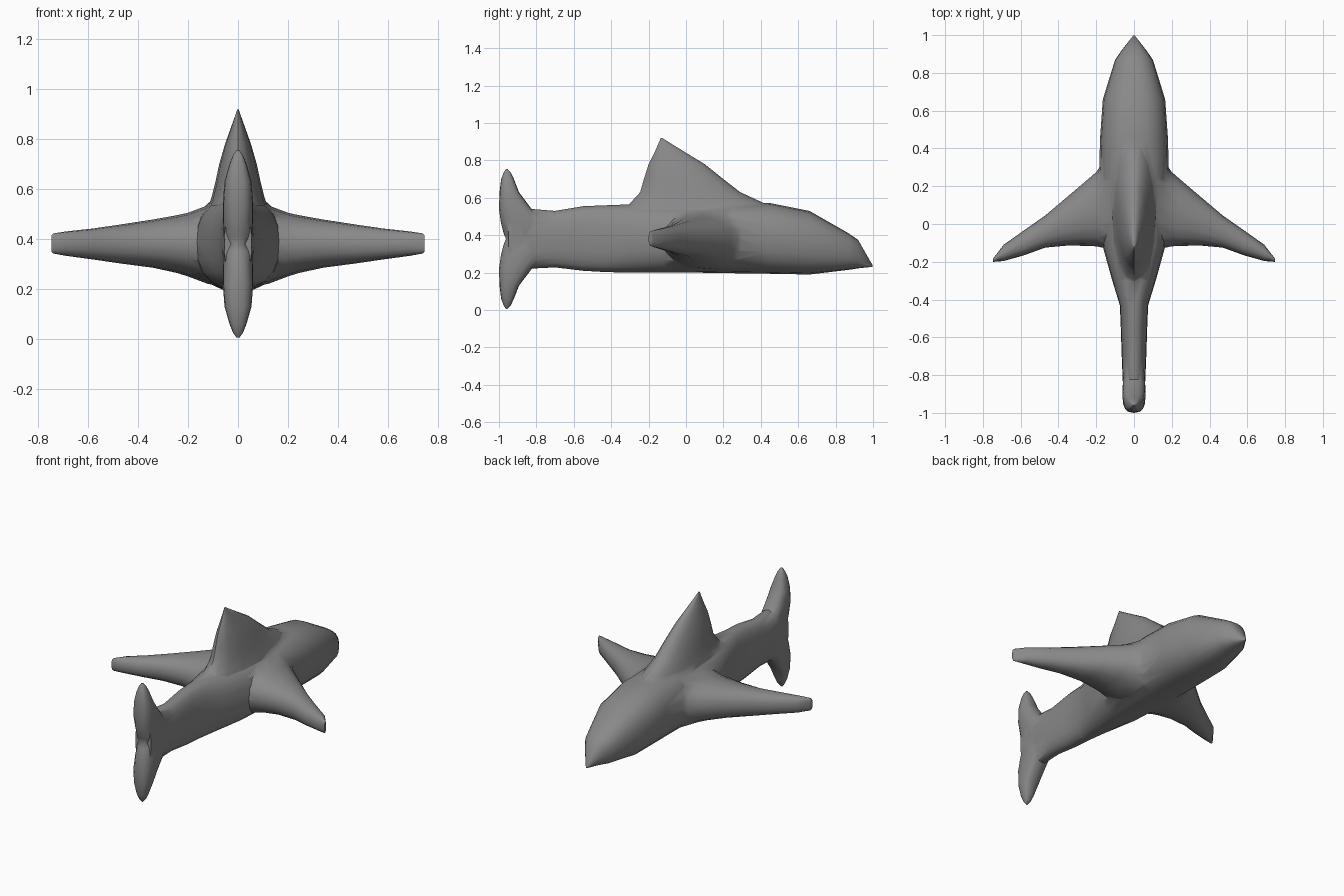
import bpy
import math
from mathutils import Vector

cube = bpy.data.objects.get("Cube")
if cube:
    bpy.data.objects.remove(cube, do_unlink=True)

# One grey skin
skin = bpy.data.materials.new("grey skin")
skin.use_nodes = True
GREY = (0.25, 0.25, 0.25, 1)
skin.diffuse_color = GREY
bsdf = skin.node_tree.nodes["Principled BSDF"]
bsdf.inputs["Base Color"].default_value = GREY
bsdf.inputs["Roughness"].default_value = 0.7


def loft(name, stations, axis, sides=16, power=2.3):
    """Skin rounded sections (position, a_min, a_max, b_min, b_max) along an axis.
    a and b are the other two axes in x, y, z order."""
    others = [i for i in range(3) if i != axis]
    verts, faces = [], []
    for pos, a0, a1, b0, b1 in stations:
        for k in range(sides):
            t = 2 * math.pi * k / sides
            c, s = math.cos(t), math.sin(t)
            v = Vector((0, 0, 0))
            v[axis] = pos
            v[others[0]] = (a0 + a1) / 2 + (a1 - a0) / 2 * math.copysign(abs(c) ** (2 / power), c)
            v[others[1]] = (b0 + b1) / 2 + (b1 - b0) / 2 * math.copysign(abs(s) ** (2 / power), s)
            verts.append(v)
    n = len(stations)
    for i in range(n - 1):
        for k in range(sides):
            j = (k + 1) % sides
            faces.append((i * sides + k, i * sides + j, (i + 1) * sides + j, (i + 1) * sides + k))
    faces.append(tuple(range(sides))[::-1])
    faces.append(tuple(range((n - 1) * sides, n * sides)))
    mesh = bpy.data.meshes.new(name)
    mesh.from_pydata(verts, [], faces)
    mesh.materials.append(skin)
    obj = bpy.data.objects.new(name, mesh)
    bpy.context.collection.objects.link(obj)
    # Outward normals
    bpy.ops.object.select_all(action='DESELECT')
    obj.select_set(True)
    bpy.context.view_layer.objects.active = obj
    bpy.ops.object.mode_set(mode='EDIT')
    bpy.ops.mesh.select_all(action='SELECT')
    bpy.ops.mesh.normals_make_consistent(inside=False)
    bpy.ops.object.mode_set(mode='OBJECT')
    return obj


# Body: y, half width, bottom, top, from tail to snout
profile = [(-0.95, .055, .25, .51), (-0.82, .06, .222, .54), (-0.70, .065, .228, .53),
           (-0.55, .07, .21, .555), (-0.43, .075, .203, .56), (-0.30, .115, .2, .565),
           (-0.12, .165, .2, .565), (0.05, .18, .2, .565), (0.24, .185, .197, .575),
           (0.45, .18, .194, .572), (0.66, .165, .19, .53), (0.87, .10, .215, .41),
           (0.92, .065, .223, .375), (0.998, .004, .231, .239)]
body = loft("body", [(y, -w, w, lo, hi) for y, w, lo, hi in profile], 1, 20, 2.4)

# Dorsal fin: z, rear, front, half width
dorsal = [(.45, -.40, .50, .14), (.54, -.34, .47, .115), (.57, -.30, .42, .105),
          (.63, -.245, .29, .09), (.70, -.225, .20, .075), (.78, -.20, .10, .052),
          (.85, -.165, -.015, .027), (.92, -.135, -.128, .002)]
parts = [loft("dorsal_fin", [(z, -w, w, y0, y1) for z, y0, y1, w in dorsal], 2, 16, 2.0)]

# Tail lobes, mirrored about the tail centre line: z, rear, front, half width
lobe = [(.379, -.962, -.74, .05), (.41, -.975, -.74, .058), (.47, -.99, -.76, .061),
        (.54, -1.0, -.825, .061), (.63, -.997, -.893, .054), (.70, -.988, -.92, .034),
        (.735, -.975, -.937, .02), (.755, -.962, -.955, .006)]
for name, flip in (("upper_tail_lobe", False), ("lower_tail_lobe", True)):
    rows = [((.76 - z if flip else z), -w, w, y0, y1) for z, y0, y1, w in lobe]
    parts.append(loft(name, rows, 2, 16, 2.6))

# Side fins: distance from centre, rear, front, bottom, top
fin = [(.05, -.16, .46, .21, .55), (.12, -.135, .39, .22, .535), (.20, -.118, .275, .25, .505),
       (.24, -.117, .24, .263, .496), (.34, -.113, .155, .285, .478), (.47, -.125, .045, .302, .458),
       (.58, -.165, -.032, .318, .442), (.69, -.196, -.11, .333, .43), (.74, -.2, -.175, .342, .422),
       (.747, -.2, -.185, .35, .415)]
for name, side in (("left_fin", 1), ("right_fin", -1)):
    parts.append(loft(name, [(side * x, y0, y1, z0, z1) for x, y0, y1, z0, z1 in fin], 0, 16, 2.3))

# Fuse every fin into the body
bpy.context.view_layer.objects.active = body
for part in parts:
    mod = body.modifiers.new("fuse", 'BOOLEAN')
    mod.operation = 'UNION'
    mod.solver = 'EXACT'
    mod.object = part
    bpy.ops.object.modifier_apply(modifier=mod.name)
    bpy.data.objects.remove(part, do_unlink=True)

bpy.ops.object.select_all(action='DESELECT')
body.select_set(True)
bpy.context.view_layer.objects.active = body
bpy.ops.object.shade_smooth_by_angle(angle=math.radians(50))
